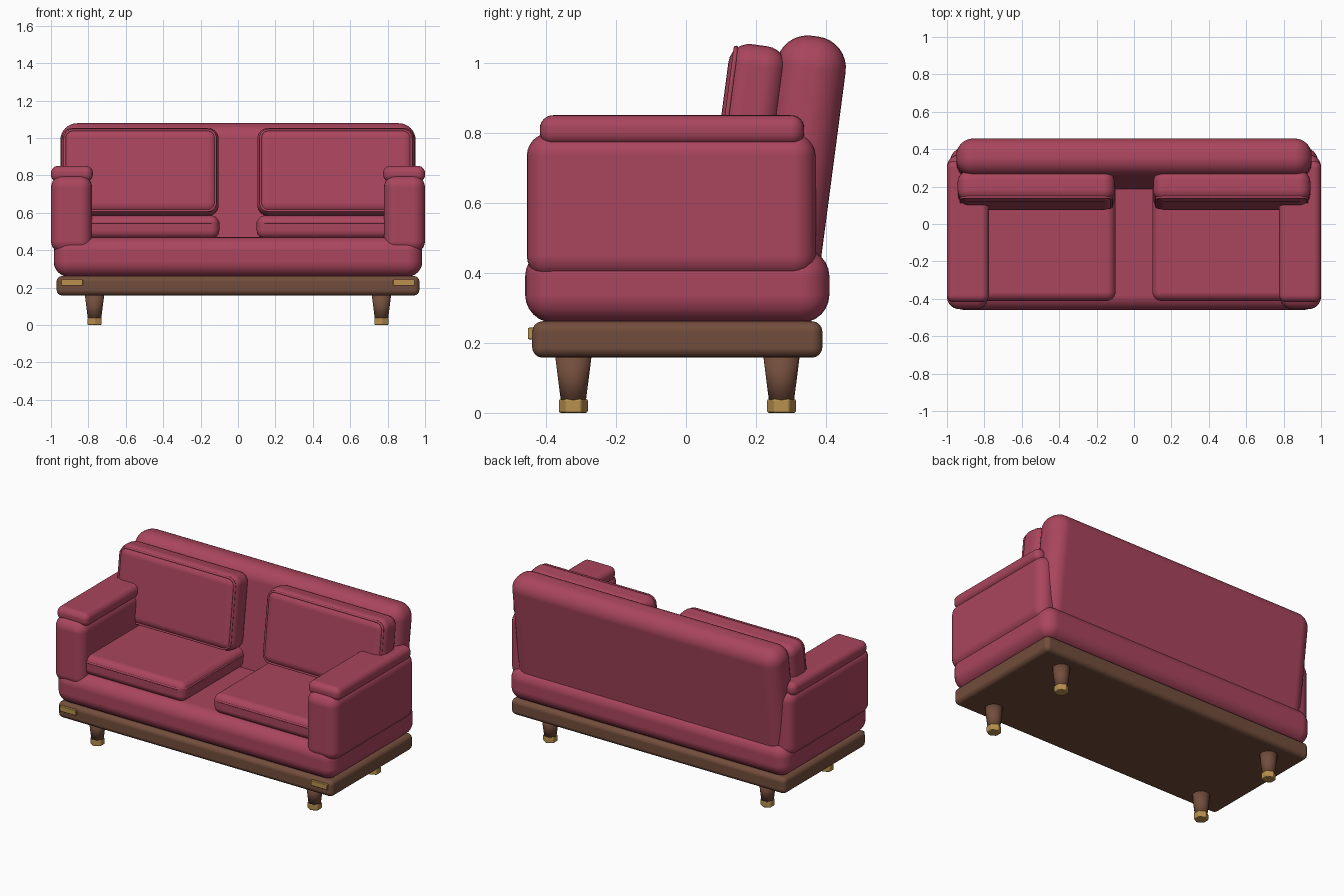
import bpy
import bmesh
from math import radians, cos, sin, pi
from mathutils import Vector

cube = bpy.data.objects.get("Cube")
if cube:
    bpy.data.objects.remove(cube, do_unlink=True)


def material(name, rgb):
    mat = bpy.data.materials.new(name)
    mat.use_nodes = True
    color = (*rgb, 1.0)
    mat.diffuse_color = color
    bsdf = mat.node_tree.nodes["Principled BSDF"]
    bsdf.inputs["Base Color"].default_value = color
    bsdf.inputs["Roughness"].default_value = 0.7
    return mat


FABRIC = material("raspberry fabric", (0.40, 0.06, 0.11))
WOOD = material("walnut wood", (0.17, 0.075, 0.045))
BRASS = material("brass", (0.48, 0.28, 0.075))
LEAN = radians(-7.5)


def add_object(name, bm, mat, location, tilt=0.0, smooth=True):
    mesh = bpy.data.meshes.new(name)
    bm.to_mesh(mesh)
    bm.free()
    mesh.materials.append(mat)
    for poly in mesh.polygons:
        poly.use_smooth = smooth
    obj = bpy.data.objects.new(name, mesh)
    obj.location = location
    obj.rotation_euler.x = tilt
    bpy.context.scene.collection.objects.link(obj)
    return obj


def add_bevel(obj, width, segments):
    mod = obj.modifiers.new("rounding", "BEVEL")
    mod.width = width
    mod.segments = segments
    mod.limit_method = "ANGLE"
    mod.harden_normals = True


def soft_box(name, center, size, radius, mat, tilt=0.0, segments=6):
    bm = bmesh.new()
    bmesh.ops.create_cube(bm, size=1)
    bmesh.ops.scale(bm, vec=size, verts=bm.verts)
    obj = add_object(name, bm, mat, center, tilt)
    add_bevel(obj, radius, segments)
    return obj


def cone(name, center, r_low, r_high, height, sides, mat, smooth=True):
    bm = bmesh.new()
    bmesh.ops.create_cone(bm, cap_ends=True, segments=sides,
                          radius1=r_low, radius2=r_high, depth=height)
    return add_object(name, bm, mat, center, smooth=smooth)


def piping(name, center, half_a, half_b, corner, offset, plane, tilt=0.0):
    """Thin cord around a rounded rectangle, upright (XZ) or flat (XY)."""
    curve = bpy.data.curves.new(name, "CURVE")
    curve.dimensions = "3D"
    curve.bevel_depth = 0.007
    curve.bevel_resolution = 2
    points = []
    for quadrant, (sa, sb) in enumerate([(1, 1), (-1, 1), (-1, -1), (1, -1)]):
        for step in range(6):
            angle = (quadrant + step / 5) * pi / 2
            a = sa * (half_a - corner) + corner * cos(angle)
            b = sb * (half_b - corner) + corner * sin(angle)
            points.append(Vector((a, offset, b) if plane == "XZ" else (a, b, offset)))
    spline = curve.splines.new("POLY")
    spline.points.add(len(points) - 1)
    for target, p in zip(spline.points, points):
        target.co = (*p, 1)
    spline.use_cyclic_u = True
    curve.materials.append(FABRIC)
    obj = bpy.data.objects.new(name, curve)
    obj.location = center
    obj.rotation_euler.x = tilt
    bpy.context.scene.collection.objects.link(obj)


# Frame, seat and leaning backrest
soft_box("wood_frame", (0, -0.025, 0.21), (1.94, 0.83, 0.104), 0.03, WOOD, segments=4)
soft_box("seat_base", (0, -0.025, 0.364), (1.97, 0.87, 0.212), 0.08, FABRIC)
soft_box("backrest", (0, 0.322, 0.72), (1.90, 0.2, 0.72), 0.09, FABRIC, LEAN, 8)

for side, s in (("left", 1), ("right", -1)):
    # Arm with padded top
    soft_box(side + "_arm", (s * 0.89, -0.042, 0.592), (0.22, 0.826, 0.416), 0.065, FABRIC)
    soft_box(side + "_armrest_pad", (s * 0.888, -0.04, 0.808),
             (0.224, 0.756, 0.086), 0.038, FABRIC)

    # Seat cushion with cord
    seat = (s * 0.475, -0.08, 0.523)
    soft_box(side + "_seat_cushion", seat, (0.75, 0.66, 0.125), 0.045, FABRIC)
    piping(side + "_seat_piping", seat, 0.37, 0.325, 0.045, 0.025, "XY")

    # Back cushion with cord
    back = (s * 0.523, 0.18, 0.818)
    soft_box(side + "_back_cushion", back, (0.84, 0.165, 0.47), 0.06, FABRIC, LEAN)
    piping(side + "_back_piping", back, 0.403, 0.218, 0.045, -0.066, "XZ", LEAN)

    # Brass plate on the front of the frame
    soft_box(side + "_front_plate", (s * 0.887, -0.443, 0.227),
             (0.115, 0.018, 0.034), 0.004, BRASS, segments=2)

    # Tapered legs with six-sided brass feet
    for end, y in (("front", -0.322), ("back", 0.273)):
        name = side + "_" + end
        cone(name + "_leg", (s * 0.767, y, 0.095), 0.034, 0.053, 0.15, 32, WOOD)
        foot = cone(name + "_foot", (s * 0.767, y, 0.02), 0.043, 0.043, 0.04, 6,
                    BRASS, smooth=False)
        add_bevel(foot, 0.006, 2)
